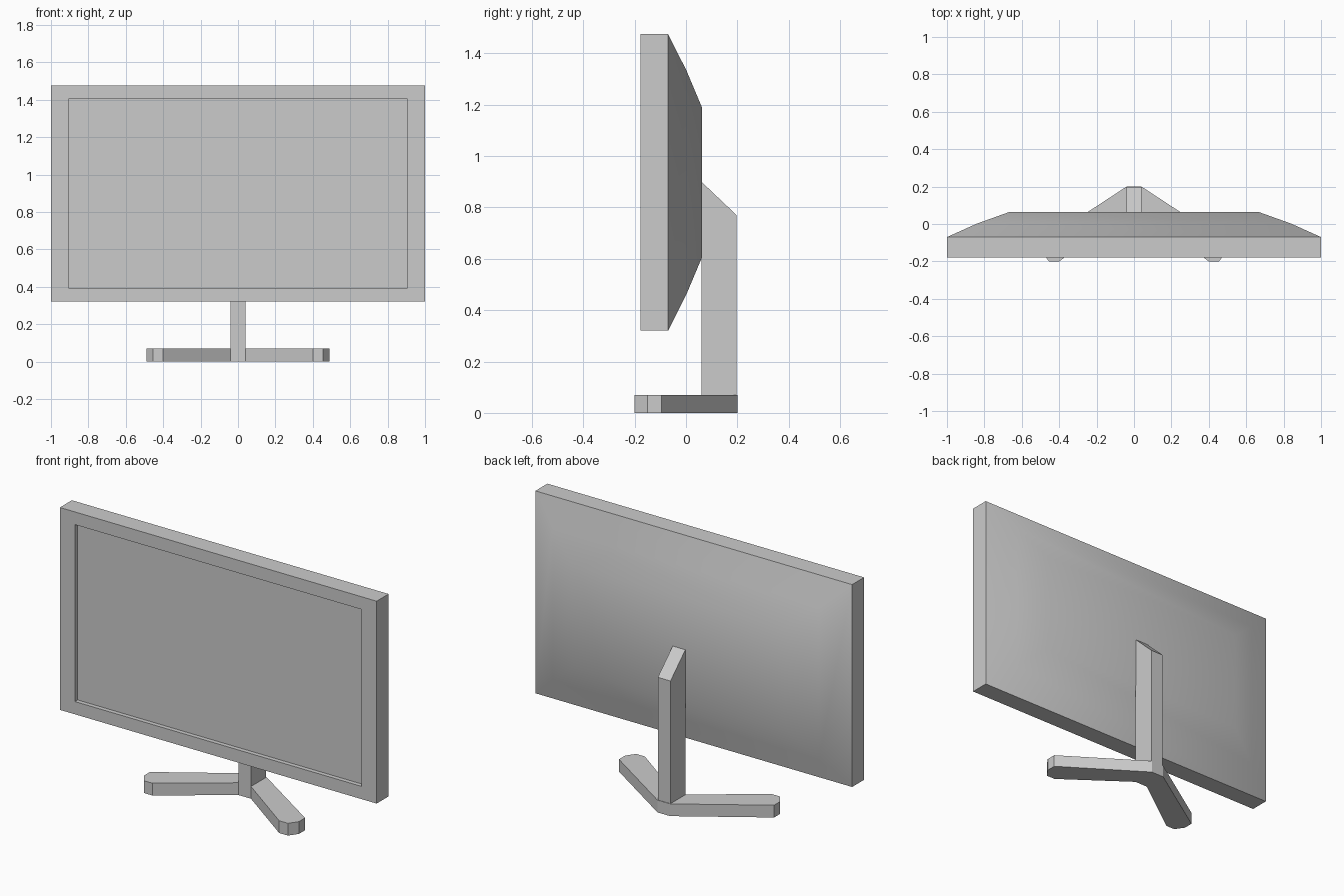
import bpy, bmesh

if "Cube" in bpy.data.objects:
    bpy.data.objects.remove(bpy.data.objects["Cube"])

ZC = 0.8975  # height of the screen centre


def make_object(name, bm):
    bmesh.ops.recalc_face_normals(bm, faces=bm.faces)
    mesh = bpy.data.meshes.new(name)
    bm.to_mesh(mesh)
    bm.free()
    obj = bpy.data.objects.new(name, mesh)
    bpy.context.collection.objects.link(obj)
    return obj


def loft(name, rings, cap_start=False, cap_end=False):
    """Join rectangles given as (half width, half height, y)."""
    bm = bmesh.new()
    loops = [[bm.verts.new((sx * w, y, ZC + sz * h))
              for sx, sz in ((-1, -1), (1, -1), (1, 1), (-1, 1))]
             for w, h, y in rings]
    for a, b in zip(loops, loops[1:]):
        for i in range(4):
            j = (i + 1) % 4
            bm.faces.new((a[i], a[j], b[j], b[i]))
    if cap_start:
        bm.faces.new(loops[0])
    if cap_end:
        bm.faces.new(loops[-1])
    return make_object(name, bm)


def prism(name, outline, place, offset):
    """Extrude a closed outline along the offset vector."""
    bm = bmesh.new()
    face = bm.faces.new([bm.verts.new(place(*p)) for p in outline])
    new = bmesh.ops.extrude_face_region(bm, geom=[face])["geom"]
    verts = [v for v in new if isinstance(v, bmesh.types.BMVert)]
    bmesh.ops.translate(bm, verts=verts, vec=offset)
    return make_object(name, bm)


# Bezel with recessed screen
loft("bezel_and_screen", [(1, 0.5775, -0.153), (1, 0.5775, -0.178),
                          (0.905, 0.505, -0.178), (0.905, 0.505, -0.153)],
     cap_end=True)

# Housing with softly bulging back
housing = loft("back_housing", [(1, 0.5775, -0.153), (1, 0.5775, -0.07),
                                (0.84, 0.435, 0.002), (0.67, 0.29, 0.063)],
               cap_end=True)
bpy.context.view_layer.objects.active = housing
housing.select_set(True)
bpy.ops.object.shade_smooth_by_angle(angle=0.75)

# Upright post with sloped top
prism("stand_post", [(0.06, 0.0), (0.197, 0.0), (0.197, 0.77), (0.06, 0.9)],
      lambda y, z: (-0.04, y, z), (0.08, 0, 0))

# V-shaped foot, mirrored from its right half
half = [(0.04, 0.06), (0.40, -0.2), (0.455, -0.2),
        (0.49, -0.15), (0.49, -0.095), (0.04, 0.2)]
prism("stand_foot", half + [(-x, y) for x, y in reversed(half)],
      lambda x, y: (x, y, 0), (0, 0, 0.07))
